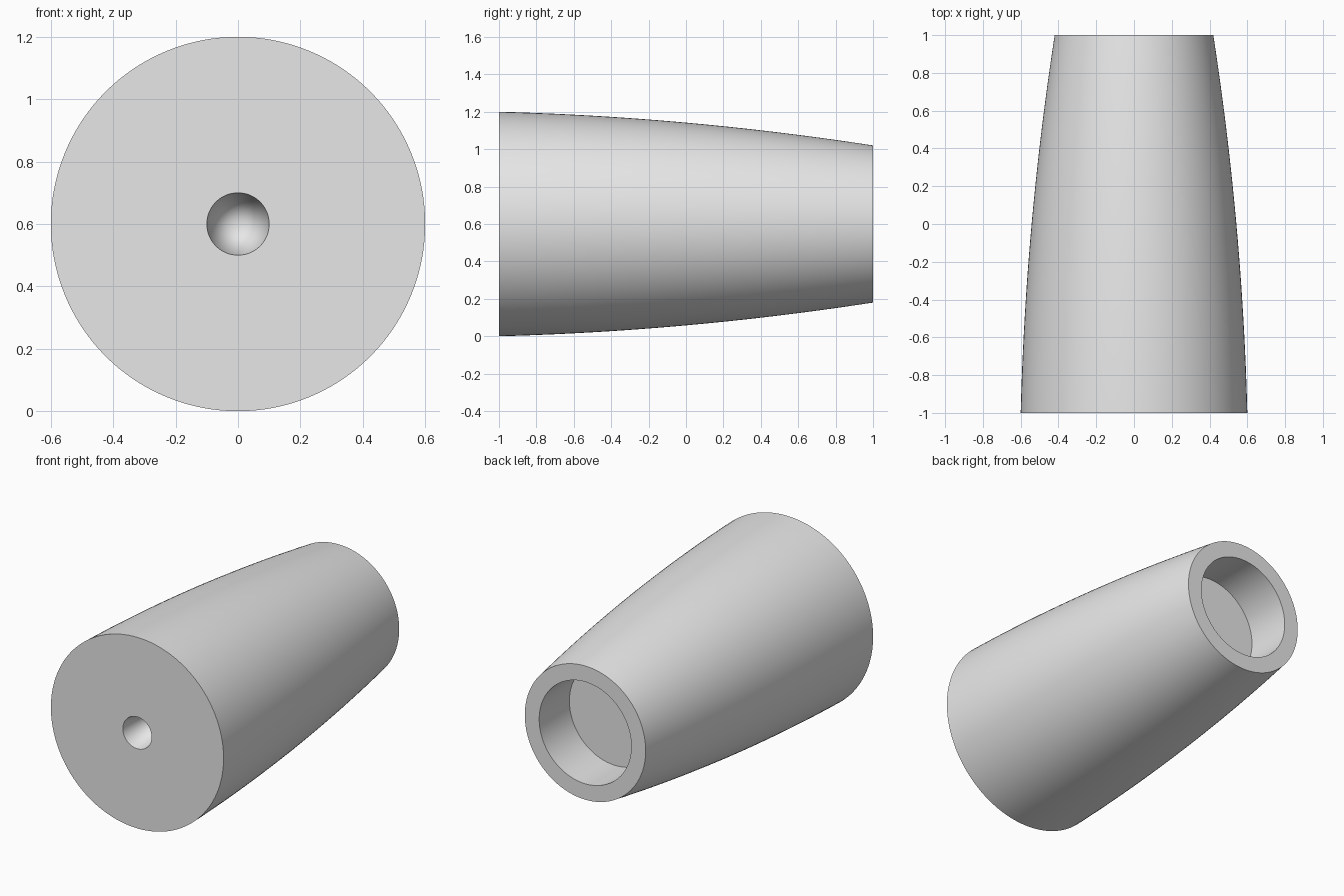
import bpy
import bmesh
import math
from mathutils import Vector

SEGMENTS = 128
RINGS = 24
AXIS_Z = 0.6

cube = bpy.data.objects.get("Cube")
if cube:
    bpy.data.objects.remove(cube, do_unlink=True)

# One plain grey material
grey = bpy.data.materials.new("light grey")
grey.use_nodes = True
colour = (0.8, 0.8, 0.8, 1)
grey.diffuse_color = colour
grey.node_tree.nodes["Principled BSDF"].inputs["Base Color"].default_value = colour


def lathe(name, profile):
    """Spin (radius, y) points about the y axis to make a closed solid."""
    bm = bmesh.new()
    verts = [bm.verts.new((r, y, 0)) for r, y in profile]
    edges = [bm.edges.new(pair) for pair in zip(verts, verts[1:])]
    bmesh.ops.spin(bm, geom=verts + edges, cent=(0, 0, 0), axis=(0, 1, 0),
                   angle=math.tau, steps=SEGMENTS, use_merge=False)
    bmesh.ops.remove_doubles(bm, verts=bm.verts, dist=1e-5)
    bmesh.ops.recalc_face_normals(bm, faces=bm.faces)
    bmesh.ops.translate(bm, verts=bm.verts, vec=Vector((0, 0, AXIS_Z)))
    mesh = bpy.data.meshes.new(name)
    bm.to_mesh(mesh)
    bm.free()
    mesh.materials.append(grey)
    obj = bpy.data.objects.new(name, mesh)
    bpy.context.collection.objects.link(obj)
    return obj


# Gently bowed outer wall, narrowing toward the back
wall = []
for i in range(RINGS + 1):
    t = 2 * i / RINGS
    wall.append((0.6 - 0.026 * t - 0.032 * t * t, t - 1))

# Conical hole in the front, flat-floored socket in the back
front_hole = [(0, -0.5), (0.1, -1)]
back_socket = [(0.32, 1), (0.32, 0.7), (0, 0.7)]

body = lathe("tapered_body", front_hole + wall + back_socket)

bpy.ops.object.select_all(action="DESELECT")
body.select_set(True)
bpy.context.view_layer.objects.active = body
bpy.ops.object.shade_smooth_by_angle(angle=math.radians(30))
